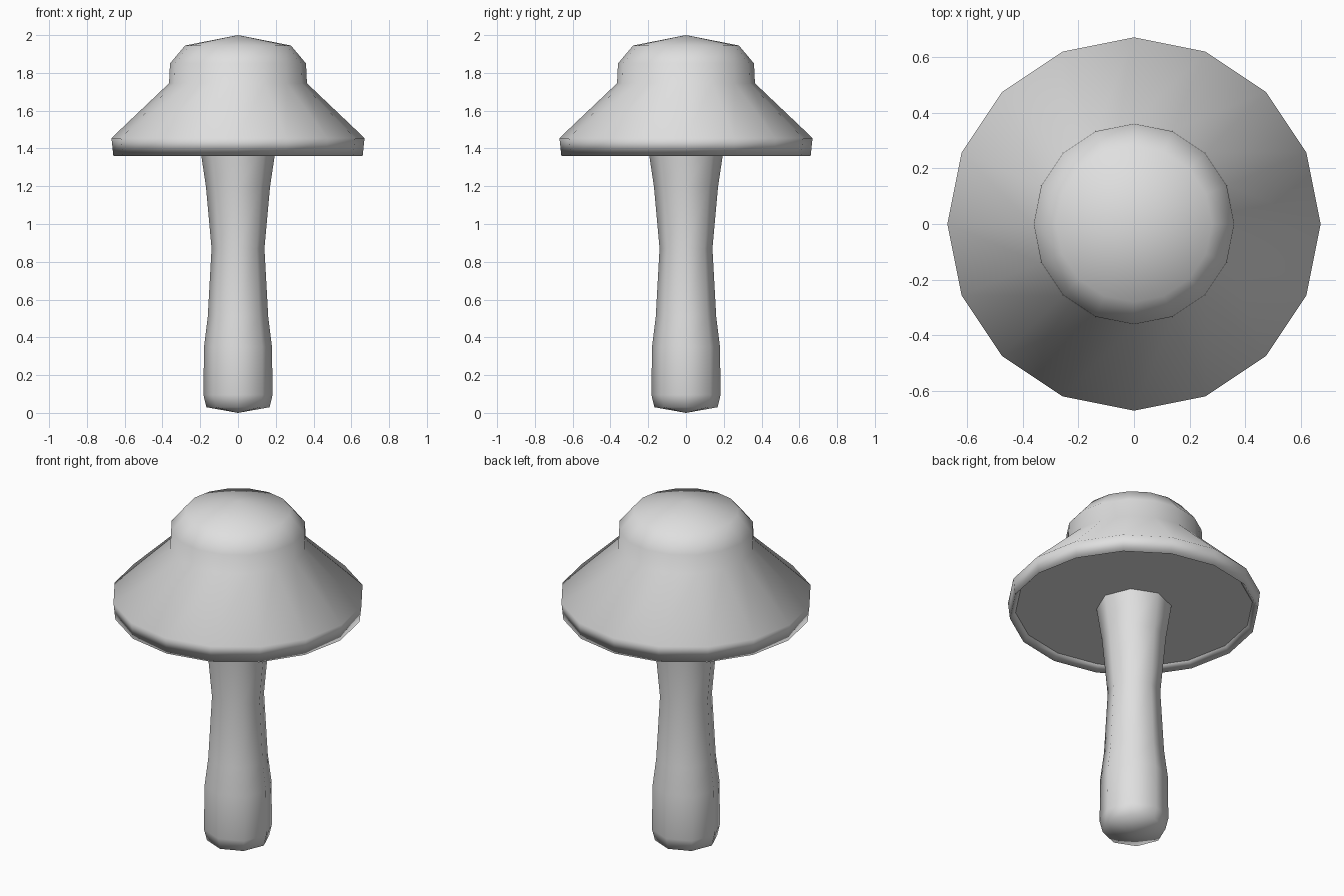
import bpy, bmesh, math

cube = bpy.data.objects.get("Cube")
if cube:
    bpy.data.objects.remove(cube)

grey = bpy.data.materials.new("pale_grey")
grey.use_nodes = True
colour = (0.74, 0.74, 0.74, 1)
grey.diffuse_color = colour
grey.node_tree.nodes["Principled BSDF"].inputs["Base Color"].default_value = colour


def lathe(name, profile, sides):
    """Turn a (radius, height) profile around z; a zero radius makes a tip."""
    bm = bmesh.new()
    rings = []
    for r, z in profile:
        count = sides if r else 1
        rings.append([bm.verts.new((r * math.cos(math.tau * i / sides),
                                    r * math.sin(math.tau * i / sides), z))
                      for i in range(count)])
    for low, high in zip(rings, rings[1:]):
        for i in range(sides):
            j = (i + 1) % sides
            corners = [low[i % len(low)], low[j % len(low)],
                       high[j % len(high)], high[i % len(high)]]
            bm.faces.new(list(dict.fromkeys(corners))).smooth = True
    mesh = bpy.data.meshes.new(name)
    bm.to_mesh(mesh)
    bm.free()
    mesh.materials.append(grey)
    bpy.context.collection.objects.link(bpy.data.objects.new(name, mesh))


# Stem: rounded foot, narrow waist, flared top
lathe("stem", [(0, 0), (0.167, 0.03), (0.183, 0.095), (0.18, 0.35), (0.16, 0.51),
               (0.14, 0.87), (0.17, 1.2), (0.2, 1.4)], 8)

# Cap: turned-in lip, thin rim, sloping brim and domed crown
lathe("cap", [(0.63, 1.395), (0.66, 1.36), (0.67, 1.455), (0.365, 1.745),
              (0.36, 1.85), (0.28, 1.945), (0, 2)], 16)

# Flat underside recessed inside the lip
lathe("cap_underside", [(0, 1.395), (0.63, 1.395)], 16)
